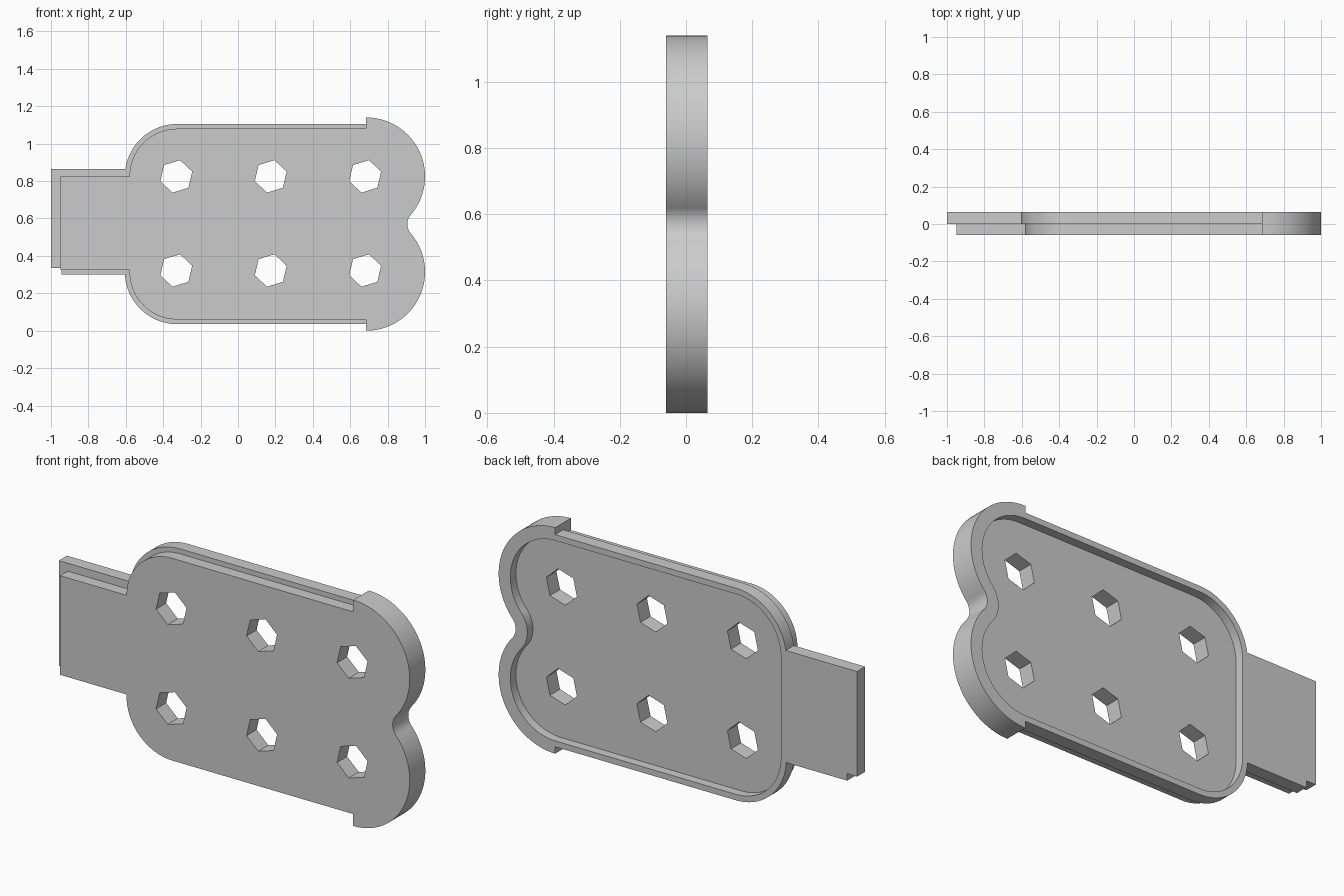
import bpy, bmesh
from math import sin, cos, asin, atan2, sqrt, pi, radians

cube = bpy.data.objects.get("Cube")
if cube:
    bpy.data.objects.remove(cube, do_unlink=True)

# Shared layout: lobe and corner centres
LOBE_X, CORNER_X = 0.685, -0.325
Z_LOW, Z_HIGH = 0.315, 0.825
Z_MID = (Z_LOW + Z_HIGH) / 2
LOBE_R, WAIST_R = 0.315, 0.075
HALF = Z_HIGH - Z_MID
WAIST_X = LOBE_X + sqrt((LOBE_R + WAIST_R) ** 2 - HALF ** 2)

grey = bpy.data.materials.new("plain grey")
grey.use_nodes = True
colour = (0.6, 0.6, 0.6, 1)
grey.diffuse_color = colour
bsdf = next(n for n in grey.node_tree.nodes if n.type == 'BSDF_PRINCIPLED')
bsdf.inputs["Base Color"].default_value = colour


def arc(cx, cz, r, a, b, steps=24):
    return [(cx + r * cos(a + (b - a) * i / steps), cz + r * sin(a + (b - a) * i / steps))
            for i in range(steps + 1)]


def outline(corner_r, inset=0.0, tab=(), tab_low=Z_LOW, tab_high=Z_HIGH):
    """Two-lobed plate outline, counter-clockwise in x and z."""
    t = atan2(HALF, WAIST_X - LOBE_X)
    r, w = LOBE_R - inset, WAIST_R + inset
    pts = arc(LOBE_X, Z_LOW, r, -pi / 2, t, 40)
    pts += arc(WAIST_X, Z_MID, w, pi + t, pi - t)[1:-1]
    pts += arc(LOBE_X, Z_HIGH, r, -t, pi / 2, 40)
    top = asin(max(0, tab_high - Z_HIGH) / corner_r)
    low = asin(max(0, Z_LOW - tab_low) / corner_r)
    pts += arc(CORNER_X, Z_HIGH, corner_r, pi / 2, pi - top)
    pts += tab
    pts += arc(CORNER_X, Z_LOW, corner_r, pi + low, 1.5 * pi)
    if abs(corner_r - r) > 0.001:
        pts.insert(pts.index((pts[-1])) + 1, (LOBE_X, Z_LOW - corner_r))
        # square shoulder where the upper lobe meets the straight edge
        n = 41 + 23 + 41
        pts.insert(n, (LOBE_X, Z_HIGH + corner_r))
    return pts


def prism(name, pts, y0, y1):
    bm = bmesh.new()
    front = [bm.verts.new((x, y0, z)) for x, z in pts]
    face = bm.faces.new(front)
    ext = bmesh.ops.extrude_face_region(bm, geom=[face])
    for v in ext["geom"]:
        if isinstance(v, bmesh.types.BMVert):
            v.co.y = y1
    bmesh.ops.recalc_face_normals(bm, faces=bm.faces)
    mesh = bpy.data.meshes.new(name)
    bm.to_mesh(mesh)
    bm.free()
    mesh.materials.append(grey)
    obj = bpy.data.objects.new(name, mesh)
    bpy.context.collection.objects.link(obj)
    return obj


def combine(obj, other, operation):
    mod = obj.modifiers.new(operation, 'BOOLEAN')
    mod.operation, mod.object, mod.solver = operation, other, 'EXACT'
    dg = bpy.context.evaluated_depsgraph_get()
    mesh = bpy.data.meshes.new_from_object(obj.evaluated_get(dg))
    obj.modifiers.clear()
    obj.data = mesh
    bpy.data.objects.remove(other, do_unlink=True)


# Back layer: wide outline, tab with a notched lower corner
back_tab = [(-0.605, 0.865), (-1, 0.865), (-1, 0.335), (-0.945, 0.335), (-0.945, 0.30)]
back = outline(0.28, tab=back_tab[1:], tab_low=0.30, tab_high=0.865)
plate = prism("tray_plate", back, 0, 0.065)

# Front layer: stepped in along the straight edges and the tab
front_tab = [(-0.95, 0.825), (-0.95, 0.325), (-0.58, 0.325)]
combine(plate, prism("front_layer", outline(0.255, tab=front_tab), -0.06, 0), 'UNION')

# Recess in the back, leaving a thin rim
combine(plate, prism("recess_cutter", outline(0.25, inset=0.065), 0.02, 0.2), 'DIFFERENCE')

# Six hexagonal holes
for x in (-0.33, 0.175, 0.68):
    for z in (Z_LOW + 0.007, Z_HIGH):
        hexagon = arc(x, z, 0.089, radians(17), radians(377), 6)[:-1]
        combine(plate, prism("hole_cutter", hexagon, -0.3, 0.3), 'DIFFERENCE')

bpy.ops.object.select_all(action='DESELECT')
plate.select_set(True)
bpy.context.view_layer.objects.active = plate
bpy.ops.object.shade_smooth_by_angle(angle=radians(25))
